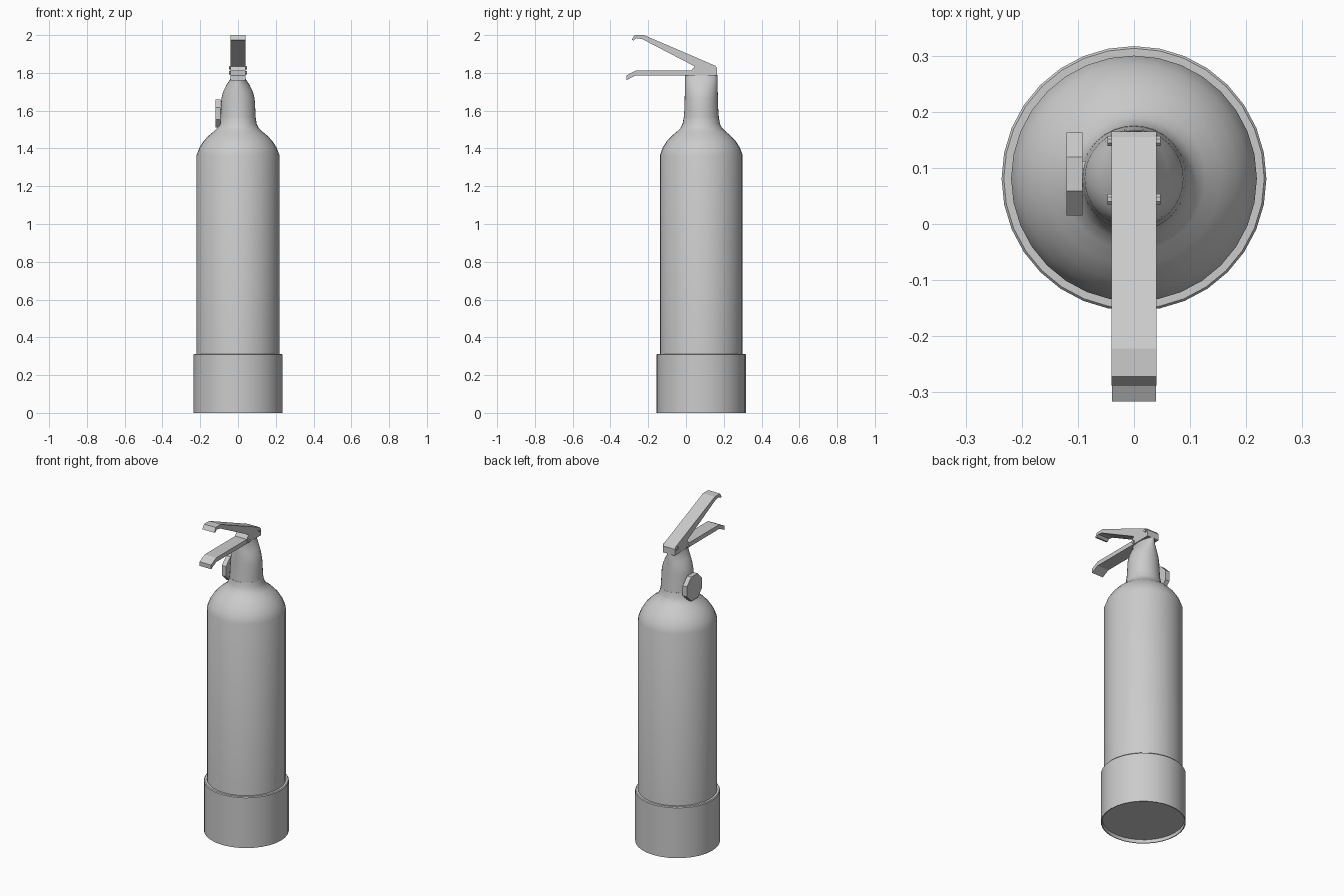
import bpy
import bmesh
import math

cube = bpy.data.objects.get("Cube")
if cube:
    bpy.data.objects.remove(cube, do_unlink=True)

AXIS_Y = 0.081
SIDES = 32

grey = bpy.data.materials.new("plain grey")
grey.use_nodes = True
grey.diffuse_color = (0.6, 0.6, 0.6, 1)
grey.node_tree.nodes["Principled BSDF"].inputs["Base Color"].default_value = (0.6, 0.6, 0.6, 1)


def finish(name, bm, smooth=True):
    bmesh.ops.recalc_face_normals(bm, faces=bm.faces)
    mesh = bpy.data.meshes.new(name)
    bm.to_mesh(mesh)
    bm.free()
    mesh.materials.append(grey)
    obj = bpy.data.objects.new(name, mesh)
    bpy.context.collection.objects.link(obj)
    if smooth:
        bpy.ops.object.select_all(action="DESELECT")
        obj.select_set(True)
        bpy.context.view_layer.objects.active = obj
        bpy.ops.object.shade_smooth_by_angle(angle=math.radians(30))
    return obj


def loft(name, rings):
    """Skin elliptical rings of (x radius, y radius, z) around the tank axis."""
    bm = bmesh.new()
    loops = []
    for rx, ry, z in rings:
        angles = [2 * math.pi * i / SIDES for i in range(SIDES)]
        loops.append([bm.verts.new((rx * math.cos(a), AXIS_Y + ry * math.sin(a), z)) for a in angles])
    for low, high in zip(loops, loops[1:]):
        for i in range(SIDES):
            j = (i + 1) % SIDES
            bm.faces.new((low[i], low[j], high[j], high[i]))
    bm.faces.new(loops[0])
    bm.faces.new(loops[-1])
    return finish(name, bm)


def lever(name, outline, half_width):
    """Extrude a side outline of (y, z) points across x."""
    bm = bmesh.new()
    face = bm.faces.new([bm.verts.new((-half_width, y, z)) for y, z in outline])
    new = bmesh.ops.extrude_face_region(bm, geom=[face])["geom"]
    bmesh.ops.translate(bm, vec=(2 * half_width, 0, 0),
                        verts=[v for v in new if isinstance(v, bmesh.types.BMVert)])
    return finish(name, bm, smooth=False)


def disc(name, sides, radius, x0, x1, y, z):
    """Cylinder lying along x."""
    bm = bmesh.new()
    bmesh.ops.create_cone(bm, cap_ends=True, segments=sides, radius1=radius,
                          radius2=radius, depth=x1 - x0)
    for v in bm.verts:
        a = math.atan2(v.co.y, v.co.x) + math.pi / sides
        v.co = ((x0 + x1) / 2 + v.co.z, y + radius * math.cos(a), z + radius * math.sin(a))
    return finish(name, bm, smooth=False)


# Base sleeve with a shallow recess underneath
loft("base_sleeve", [(r, r, z) for r, z in [
    (0.229, 0.02), (0.231, 0), (0.236, 0), (0.236, 0.308), (0.232, 0.313), (0.218, 0.313)]])

# Tank with its rounded shoulder
loft("tank", [(r, r, z) for r, z in [
    (0.219, 0.03), (0.219, 1.365), (0.204, 1.405), (0.183, 1.438), (0.155, 1.468),
    (0.128, 1.49), (0.110, 1.508), (0.099, 1.53), (0.094, 1.56)]])

# Neck, pinched sideways toward the handle
loft("neck", [
    (0.095, 0.095, 1.54), (0.092, 0.090, 1.60), (0.088, 0.088, 1.665), (0.079, 0.087, 1.70),
    (0.062, 0.086, 1.735), (0.042, 0.086, 1.765), (0.034, 0.085, 1.788)])

# Squeeze lever and carrying handle
lever("squeeze_lever", [
    (0.165, 1.786), (0.165, 1.825), (0.155, 1.838), (-0.222, 2.0), (-0.272, 2.0),
    (-0.288, 1.974), (-0.276, 1.972), (-0.262, 1.984), (-0.23, 1.978),
    (0.045, 1.835), (0.02, 1.80), (0.03, 1.786)], 0.04)
lever("carrying_handle", [
    (0.15, 1.785), (0.15, 1.812), (-0.267, 1.812), (-0.316, 1.786),
    (-0.316, 1.761), (-0.267, 1.786)], 0.039)

# Hinge pins
for label, y, z in (("rear", 0.148, 1.826), ("front", 0.044, 1.80)):
    disc(label + "_hinge_pin", 8, 0.01, -0.047, 0.047, y, z)

# Pressure gauge on the right of the neck
disc("pressure_gauge", 8, 0.08, -0.12, -0.092, 0.089, 1.585)
disc("gauge_stem", 8, 0.025, -0.095, -0.06, 0.089, 1.585)
